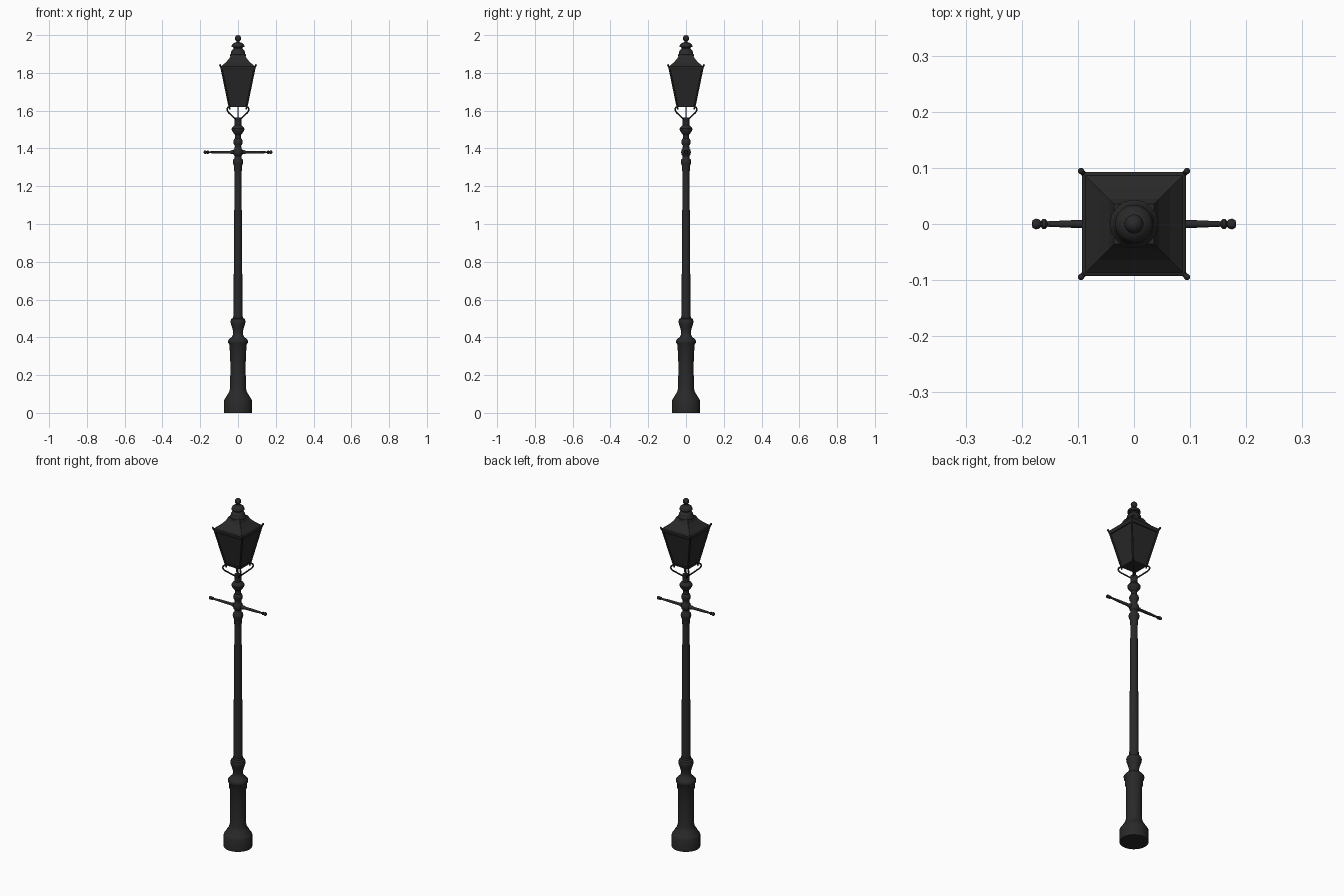
import bpy, math
from mathutils import Vector, Matrix

iron = bpy.data.materials.new("black iron")
iron.diffuse_color = (0.022, 0.022, 0.022, 1)


def finish(name, verts, faces, smooth=True):
    me = bpy.data.meshes.new(name)
    me.from_pydata(verts, [], faces)
    me.materials.append(iron)
    ob = bpy.data.objects.new(name, me)
    bpy.context.collection.objects.link(ob)
    if smooth:
        bpy.ops.object.select_all(action='DESELECT')
        ob.select_set(True)
        bpy.context.view_layer.objects.active = ob
        bpy.ops.object.shade_smooth_by_angle(angle=math.radians(40))
    return ob


def lathe(name, profile, n=24, smooth=True, matrix=None):
    """Revolve (radius, height) points; n=4 gives a square with half-width = radius."""
    k, off = (math.sqrt(2), math.pi / 4) if n == 4 else (1, math.pi / n)
    verts, faces = [], []
    for r, z in profile:
        for i in range(n):
            a = off + 2 * math.pi * i / n
            v = Vector((r * k * math.cos(a), r * k * math.sin(a), z))
            verts.append(matrix @ v if matrix else v)
    for j in range(len(profile) - 1):
        for i in range(n):
            i2 = (i + 1) % n
            faces.append((j * n + i, j * n + i2, (j + 1) * n + i2, (j + 1) * n + i))
    faces.append(tuple(reversed(range(n))))
    faces.append(tuple(range(len(verts) - n, len(verts))))
    return finish(name, verts, faces, smooth)


def bar(name, a, b, r, n=8):
    a, b = Vector(a), Vector(b)
    m = Matrix.Translation(a) @ (b - a).to_track_quat('Z', 'Y').to_matrix().to_4x4()
    return lathe(name, [(r, 0), (r, (b - a).length)], n, True, m)


def ball(name, centre, r, n=12):
    pts = [(max(r * math.sin(math.pi * i / 8), 0.0004), -r * math.cos(math.pi * i / 8))
           for i in range(9)]
    return lathe(name, pts, n, True, Matrix.Translation(centre))


# Base and pedestal
lathe("pedestal", [(0.075, 0), (0.075, 0.066), (0.071, 0.074), (0.066, 0.08), (0.056, 0.098),
                   (0.049, 0.108), (0.046, 0.116), (0.042, 0.13), (0.041, 0.24), (0.042, 0.325),
                   (0.046, 0.335), (0.046, 0.362), (0.052, 0.37), (0.053, 0.383),
                   (0.046, 0.393), (0.034, 0.4), (0.027, 0.415), (0.026, 0.43),
                   (0.031, 0.45), (0.038, 0.47), (0.04, 0.485), (0.036, 0.497),
                   (0.026, 0.503), (0.025, 0.515)])

# Tapering shaft
lathe("shaft", [(0.0245, 0.51), (0.0225, 0.8), (0.0185, 1.285)], 16)

# Turned collars at the head of the post
lathe("post_head", [(0.018, 1.27), (0.021, 1.285), (0.021, 1.305), (0.026, 1.318),
                    (0.028, 1.328), (0.026, 1.34), (0.019, 1.348), (0.018, 1.36),
                    (0.024, 1.368), (0.026, 1.38), (0.024, 1.392), (0.018, 1.4),
                    (0.017, 1.415), (0.024, 1.425), (0.025, 1.437), (0.022, 1.447),
                    (0.016, 1.453), (0.016, 1.472), (0.023, 1.48), (0.033, 1.495),
                    (0.034, 1.505), (0.027, 1.515), (0.018, 1.523), (0.018, 1.55),
                    (0.02, 1.554), (0.019, 1.563)])

# Ladder rest
for s in (-1, 1):
    m = Matrix.Translation((0, 0, 1.38)) @ Matrix.Rotation(s * math.pi / 2, 4, 'Y')
    lathe("ladder_rest", [(0.011, 0), (0.011, 0.035), (0.008, 0.04), (0.0075, 0.1),
                          (0.005, 0.154), (0.009, 0.158), (0.009, 0.163), (0.005, 0.166),
                          (0.009, 0.17), (0.01, 0.175), (0.007, 0.181), (0.001, 0.182)], 12, True, m)

# Thin gas pipe
bar("gas_pipe", (0, 0, 1.55), (0, 0, 1.63), 0.004)

# Four scrolled brackets on the diagonals
path = [(0.012, 1.552), (0.03, 1.563), (0.055, 1.58), (0.074, 1.594), (0.08, 1.607),
        (0.074, 1.618), (0.064, 1.616), (0.063, 1.607)]
for q in range(4):
    a = math.pi / 4 + q * math.pi / 2
    cu = bpy.data.curves.new("scroll_bracket", 'CURVE')
    cu.dimensions = '3D'
    cu.bevel_depth = 0.0042
    cu.bevel_resolution = 2
    cu.use_fill_caps = True
    cu.resolution_u = 4
    sp = cu.splines.new('BEZIER')
    sp.bezier_points.add(len(path) - 1)
    for p, (r, z) in zip(sp.bezier_points, path):
        p.co = (r * math.cos(a), r * math.sin(a), z)
        p.handle_left_type = p.handle_right_type = 'AUTO'
    cu.materials.append(iron)
    bpy.context.collection.objects.link(bpy.data.objects.new("scroll_bracket", cu))

# Lantern panes, rims and roof
lathe("lantern_panes", [(0.045, 1.625), (0.085, 1.825)], 4, False)
lathe("lower_rim", [(0.047, 1.62), (0.05, 1.632), (0.045, 1.632)], 4, False)
lathe("upper_rim", [(0.085, 1.815), (0.089, 1.815), (0.093, 1.828), (0.093, 1.834),
                    (0.088, 1.837)], 4, False)
lathe("roof", [(0.09, 1.834), (0.064, 1.856), (0.045, 1.878), (0.036, 1.898)], 4, False)

# Corner posts with small finials
for q in range(4):
    sx, sy = (-1 if q % 2 else 1), (-1 if q // 2 else 1)
    bar("corner_post", (sx * 0.046, sy * 0.046, 1.622), (sx * 0.089, sy * 0.089, 1.83), 0.005)
    bar("corner_spike", (sx * 0.088, sy * 0.088, 1.826), (sx * 0.094, sy * 0.094, 1.84), 0.005)
    ball("corner_finial", (sx * 0.0945, sy * 0.0945, 1.841), 0.0055, 8)

# Chimney vent and finial
lathe("chimney", [(0.036, 1.885), (0.043, 1.89), (0.043, 1.897), (0.038, 1.902), (0.036, 1.914),
                  (0.03, 1.923), (0.023, 1.928), (0.023, 1.935), (0.034, 1.937), (0.034, 1.943),
                  (0.029, 1.953), (0.018, 1.96), (0.008, 1.963), (0.008, 1.972)])
ball("top_finial", (0, 0, 1.983), 0.017, 16)
